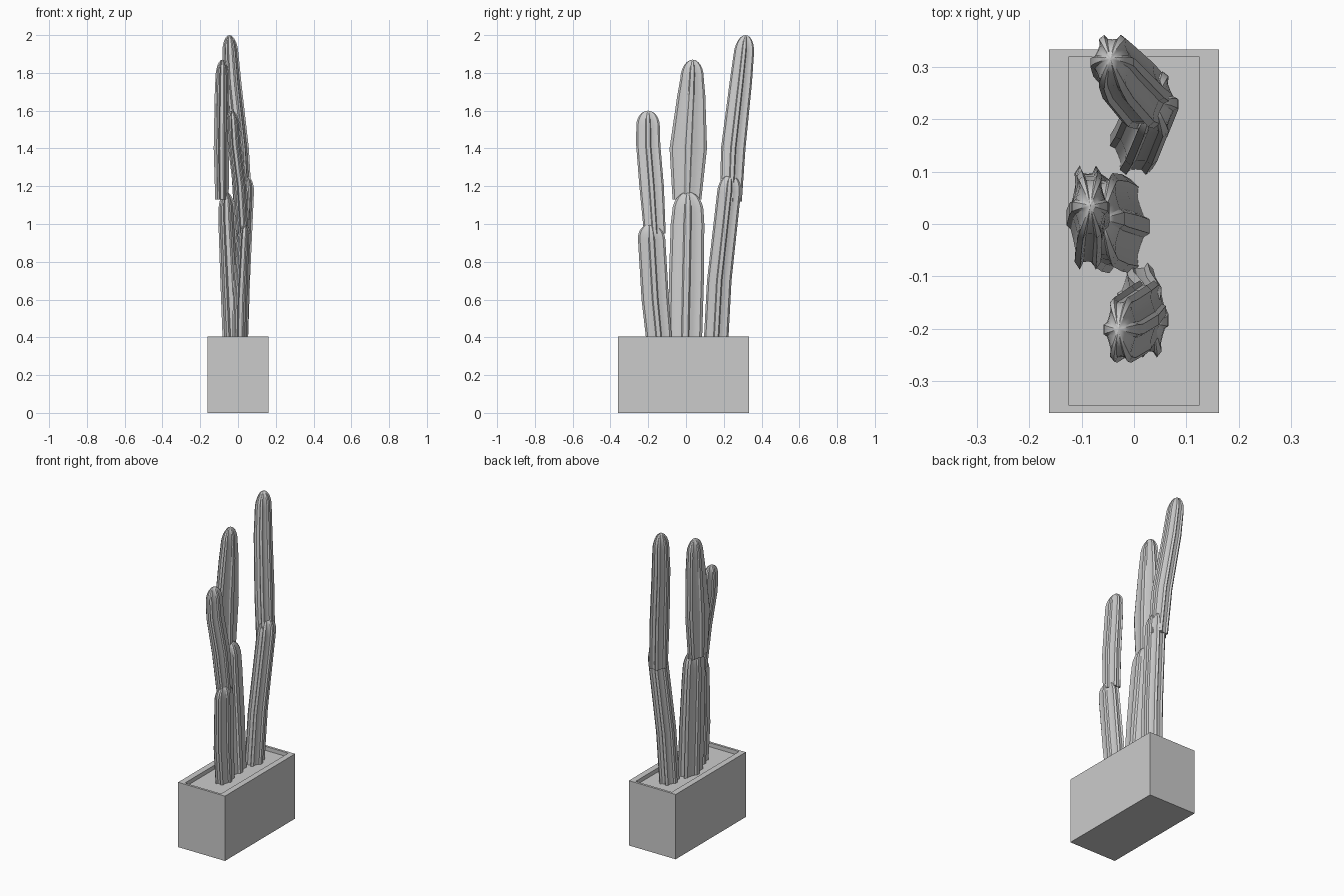
import bpy, bmesh
from math import sin, cos, pi, radians
from mathutils import Vector

if "Cube" in bpy.data.objects:
    bpy.data.objects.remove(bpy.data.objects["Cube"])

RIBS = 6
# one rib of the cross-section: (angle offset in degrees, radius factor)
RIB = [(-30, 0.78), (-15, 0.82), (-8, 1.0), (8, 1.0), (15, 0.82)]
SECTION = [(radians(k * 360 / RIBS + a), r) for k in range(RIBS) for a, r in RIB]


def finish(bm, name, smooth=False):
    bmesh.ops.recalc_face_normals(bm, faces=bm.faces)
    mesh = bpy.data.meshes.new(name)
    bm.to_mesh(mesh)
    bm.free()
    ob = bpy.data.objects.new(name, mesh)
    bpy.context.collection.objects.link(ob)
    if smooth:
        bpy.context.view_layer.objects.active = ob
        ob.select_set(True)
        bpy.ops.object.shade_smooth_by_angle(angle=radians(30))
        ob.select_set(False)
    return ob


def ribbed_stem(name, path, tip):
    """Loft the ribbed section along path (x, y, z, rx, ry), ending in a dome."""
    rings = list(path)
    x, y, z, rx, ry = path[-1]
    for i in range(1, 6):
        a = i * pi / 12
        s, c = sin(a), cos(a)
        rings.append((x + (tip[0] - x) * s, y + (tip[1] - y) * s,
                      z + (tip[2] - z) * s, rx * c, ry * c))
    bm = bmesh.new()
    loops = [[bm.verts.new((x + rx * r * cos(a), y + ry * r * sin(a), z))
              for a, r in SECTION] for x, y, z, rx, ry in rings]
    n = len(SECTION)
    for lo, hi in zip(loops, loops[1:]):
        for i in range(n):
            j = (i + 1) % n
            bm.faces.new((lo[i], lo[j], hi[j], hi[i]))
    top = bm.verts.new(Vector(tip))
    for i in range(n):
        bm.faces.new((loops[-1][i], loops[-1][(i + 1) % n], top))
    bm.faces.new(loops[0][::-1])
    return finish(bm, name, True)


# planter box with a rim and recessed soil
bm = bmesh.new()
bmesh.ops.create_cube(bm, size=1)
for v in bm.verts:
    v.co = (v.co.x * 0.324, v.co.y * 0.693 - 0.0135, (v.co.z + 0.5) * 0.405)
bm.normal_update()
lid = max(bm.faces, key=lambda f: f.calc_center_median().z)
bmesh.ops.inset_region(bm, faces=[lid], thickness=0.021)
for v in lid.verts:
    v.co.x = 0.125 if v.co.x > 0 else -0.125
soil = bmesh.ops.extrude_face_region(bm, geom=[lid])
bmesh.ops.translate(bm, vec=(0, 0, -0.025),
                    verts=[g for g in soil["geom"] if isinstance(g, bmesh.types.BMVert)])
if lid.is_valid:
    bmesh.ops.delete(bm, geom=[lid], context='FACES_ONLY')
finish(bm, "planter")

# short cactus
ribbed_stem("short_cactus_lower", [
    (0.010, -0.140, 0.36, 0.042, 0.073), (0.015, -0.163, 0.60, 0.042, 0.078),
    (0.030, -0.182, 0.92, 0.036, 0.078)], (0.035, -0.188, 1.00))
ribbed_stem("short_cactus_upper", [
    (0.025, -0.165, 0.95, 0.036, 0.062), (0.010, -0.182, 1.20, 0.038, 0.070),
    (-0.018, -0.200, 1.42, 0.036, 0.069), (-0.024, -0.201, 1.52, 0.034, 0.067)],
    (-0.030, -0.201, 1.60))

# middle cactus
ribbed_stem("middle_cactus_lower", [
    (-0.025, -0.005, 0.36, 0.056, 0.096), (-0.042, 0.002, 0.70, 0.052, 0.100),
    (-0.058, 0.008, 1.00, 0.046, 0.096), (-0.060, 0.010, 1.06, 0.044, 0.090)],
    (-0.062, 0.010, 1.17))
ribbed_stem("middle_cactus_upper", [
    (-0.085, 0.005, 1.13, 0.036, 0.082), (-0.088, 0.012, 1.40, 0.041, 0.107),
    (-0.085, 0.028, 1.68, 0.039, 0.080), (-0.084, 0.032, 1.77, 0.036, 0.067)],
    (-0.083, 0.035, 1.87))

# tall cactus
ribbed_stem("tall_cactus_lower", [
    (0.003, 0.158, 0.36, 0.050, 0.070), (0.014, 0.176, 0.70, 0.050, 0.070),
    (0.036, 0.228, 1.17, 0.049, 0.068)], (0.038, 0.234, 1.26))
ribbed_stem("tall_cactus_upper", [
    (0.024, 0.238, 1.12, 0.050, 0.062), (0.008, 0.250, 1.40, 0.050, 0.070),
    (-0.030, 0.290, 1.75, 0.048, 0.064), (-0.040, 0.306, 1.90, 0.043, 0.058)],
    (-0.045, 0.315, 2.00))
